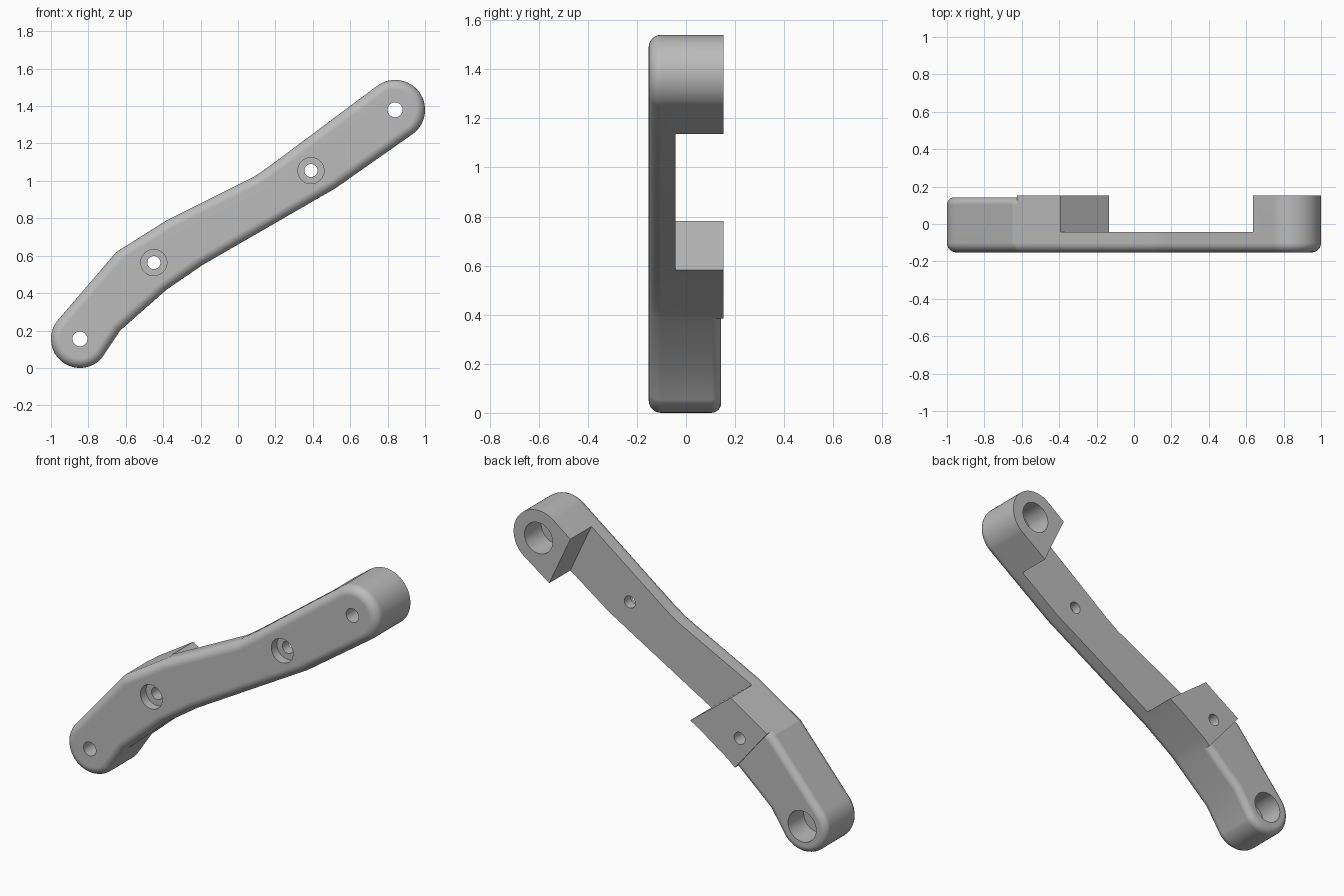
import bpy, bmesh, math
from mathutils import Vector

cube = bpy.data.objects.get("Cube")
if cube:
    bpy.data.objects.remove(cube, do_unlink=True)

grey = bpy.data.materials.new("plain grey")
grey.use_nodes = True
colour = (0.5, 0.5, 0.5, 1)
grey.diffuse_color = colour
grey.node_tree.nodes["Principled BSDF"].inputs["Base Color"].default_value = colour

FRONT, BACK, ARM_BACK = -0.152, 0.152, 0.143


def arc(cx, cz, r, start, end, n):
    """Points on an arc in the xz plane, angles in degrees."""
    angles = [math.radians(start + (end - start) * i / n) for i in range(n + 1)]
    return [(cx + r * math.cos(a), cz + r * math.sin(a)) for a in angles]


def inset(points, d):
    """Shrink a clockwise outline by d with mitred corners."""
    pts = [Vector(p) for p in points]
    out = []
    for i, p in enumerate(pts):
        a = (p - pts[i - 1]).normalized()
        b = (pts[(i + 1) % len(pts)] - p).normalized()
        na, nb = Vector((a.y, -a.x)), Vector((b.y, -b.x))
        out.append(p + (na + nb) * d / (1 + na.dot(nb)))
    return out


def prism(name, points, y0, y1, front_r=0, back_r=0, steps=6):
    """Extrude an xz outline along y, with optional rounded rims."""
    rings = []
    for y, r, side in ((y0, front_r, 1), (y1, back_r, -1)):
        part = [(y, 0)]
        if r:
            turn = [math.pi / 2 * i / steps for i in range(steps + 1)]
            part = [(y + side * r * (1 - math.cos(t)), r * (1 - math.sin(t))) for t in turn]
        rings += part if side > 0 else part[::-1]
    bm = bmesh.new()
    loops = []
    for y, d in rings:
        outline = inset(points, d) if d else points
        loops.append([bm.verts.new((p[0], y, p[1])) for p in outline])
    for a, b in zip(loops, loops[1:]):
        for i in range(len(a)):
            bm.faces.new((a[i - 1], a[i], b[i], b[i - 1]))
    bm.faces.new(loops[0])
    bm.faces.new(loops[-1])
    bmesh.ops.recalc_face_normals(bm, faces=bm.faces)
    mesh = bpy.data.meshes.new(name)
    bm.to_mesh(mesh)
    bm.free()
    mesh.materials.append(grey)
    obj = bpy.data.objects.new(name, mesh)
    bpy.context.collection.objects.link(obj)
    return obj


def carve(obj, cutter, operation="DIFFERENCE"):
    """Apply a boolean and remove its cutter."""
    mod = obj.modifiers.new("carve", "BOOLEAN")
    mod.operation, mod.solver, mod.object = operation, "EXACT", cutter
    graph = bpy.context.evaluated_depsgraph_get()
    mesh = bpy.data.meshes.new_from_object(obj.evaluated_get(graph))
    obj.modifiers.clear()
    obj.data = mesh
    bpy.data.objects.remove(cutter, do_unlink=True)


def drill(obj, x, z, r, y0, y1):
    carve(obj, prism("drill", arc(x, z, r, 360, 11.25, 31), y0, y1))


# Bent bar outline, clockwise, with round ends
LOW, HIGH = (-0.845, 0.155), (0.84, 1.38)
outline = [(-0.65, 0.62), (-0.38, 0.79), (0.09, 1.025), (0.17, 1.08)]
outline += arc(*HIGH, 0.16, 127, -53, 28)
outline += [(0.52, 0.96), (-0.19, 0.55), (-0.38, 0.42), (-0.63, 0.20)]
outline += arc(*LOW, 0.155, -41, -221, 28)

# Region holding the slightly thinner lower arm
lower_region = [(-0.84, 0.895), (-0.21, 0.13), (-0.21, -0.5), (-1.5, -0.5), (-1.5, 0.895)]

# Main bar: square back edge, long recess between the two mounting blocks
main_bar = prism("main_bar", outline, FRONT, BACK, front_r=0.05)
carve(main_bar, prism("lower_cut", lower_region, -0.5, 0.5))
recess = [(-0.65, 0.98), (0.5675, 1.575), (0.905, 0.85), (0.13, 0.38)]
carve(main_bar, prism("recess_cut", recess, -0.042, 0.5))

# Lower arm: rounded on both front and back
lower_arm = prism("lower_arm", outline, FRONT, ARM_BACK, front_r=0.05, back_r=0.04)
carve(lower_arm, prism("lower_keep", lower_region, -0.5, 0.5), "INTERSECT")

# End holes: narrow in front, wide bore from the back
for part, (x, z) in ((lower_arm, LOW), (main_bar, HIGH)):
    drill(part, x, z, 0.04, -0.5, 0.5)
    drill(part, x, z, 0.09, 0.0, 0.5)

# Middle screw holes: counterbored from the front
for x, z in ((-0.45, 0.563), (0.39, 1.055)):
    drill(main_bar, x, z, 0.035, -0.5, 0.5)
    drill(main_bar, x, z, 0.07, -0.5, -0.1)

# Smooth shading with crisp edges
for obj in (main_bar, lower_arm):
    bpy.ops.object.select_all(action="DESELECT")
    obj.select_set(True)
    bpy.context.view_layer.objects.active = obj
    bpy.ops.object.shade_smooth_by_angle(angle=math.radians(17))
    weighted = obj.modifiers.new("even normals", "WEIGHTED_NORMAL")
    weighted.keep_sharp = True
